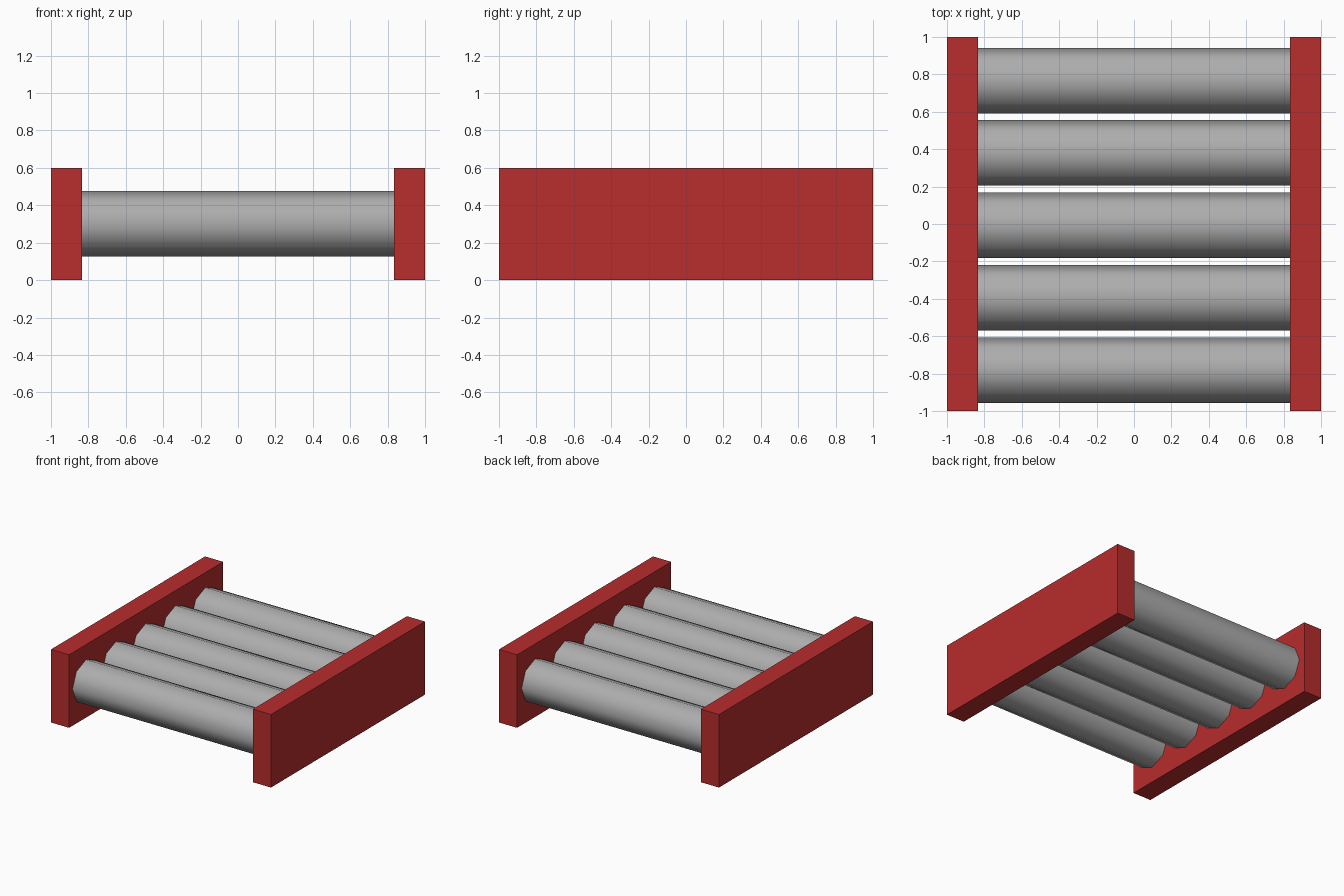
import bpy, bmesh, math
from mathutils import Matrix

if "Cube" in bpy.data.objects:
    bpy.data.objects.remove(bpy.data.objects["Cube"])


def material(name, rgb):
    m = bpy.data.materials.new(name)
    m.diffuse_color = (*rgb, 1.0)
    m.use_nodes = True
    m.node_tree.nodes["Principled BSDF"].inputs["Base Color"].default_value = m.diffuse_color
    return m


RED = material("red paint", (0.48, 0.026, 0.026))
GREY = material("grey steel", (0.42, 0.42, 0.42))


def add_object(name, bm, mat):
    me = bpy.data.meshes.new(name)
    bm.to_mesh(me)
    bm.free()
    me.materials.append(mat)
    ob = bpy.data.objects.new(name, me)
    bpy.context.collection.objects.link(ob)
    return ob


# Side rails
RAIL_W, RAIL_H = 0.165, 0.6
for side, sx in (("left", -1), ("right", 1)):
    bm = bmesh.new()
    bmesh.ops.create_cube(bm, size=1.0)
    bmesh.ops.scale(bm, verts=bm.verts, vec=(RAIL_W, 2.0, RAIL_H))
    bmesh.ops.translate(bm, verts=bm.verts,
                        vec=(sx * (1 - RAIL_W / 2), 0, RAIL_H / 2))
    add_object(side + "_rail", bm, RED)

# Five eight-sided, smooth-shaded rollers between the rails
RADIUS, PITCH = 0.175, 0.387
for i in range(5):
    bm = bmesh.new()
    bmesh.ops.create_cone(bm, cap_ends=True, segments=8, radius1=RADIUS,
                          radius2=RADIUS, depth=2 * (1 - RAIL_W))
    bmesh.ops.rotate(bm, verts=bm.verts, matrix=Matrix.Rotation(math.pi / 2, 3, 'Y'))
    bmesh.ops.translate(bm, verts=bm.verts,
                        vec=(0, -0.007 + (i - 2) * PITCH, 0.302))
    for f in bm.faces:
        f.smooth = len(f.verts) == 4
    # Keep the end caps crisp
    for e in bm.edges:
        e.smooth = all(len(f.verts) == 4 for f in e.link_faces)
    add_object(f"roller_{i + 1}", bm, GREY)
